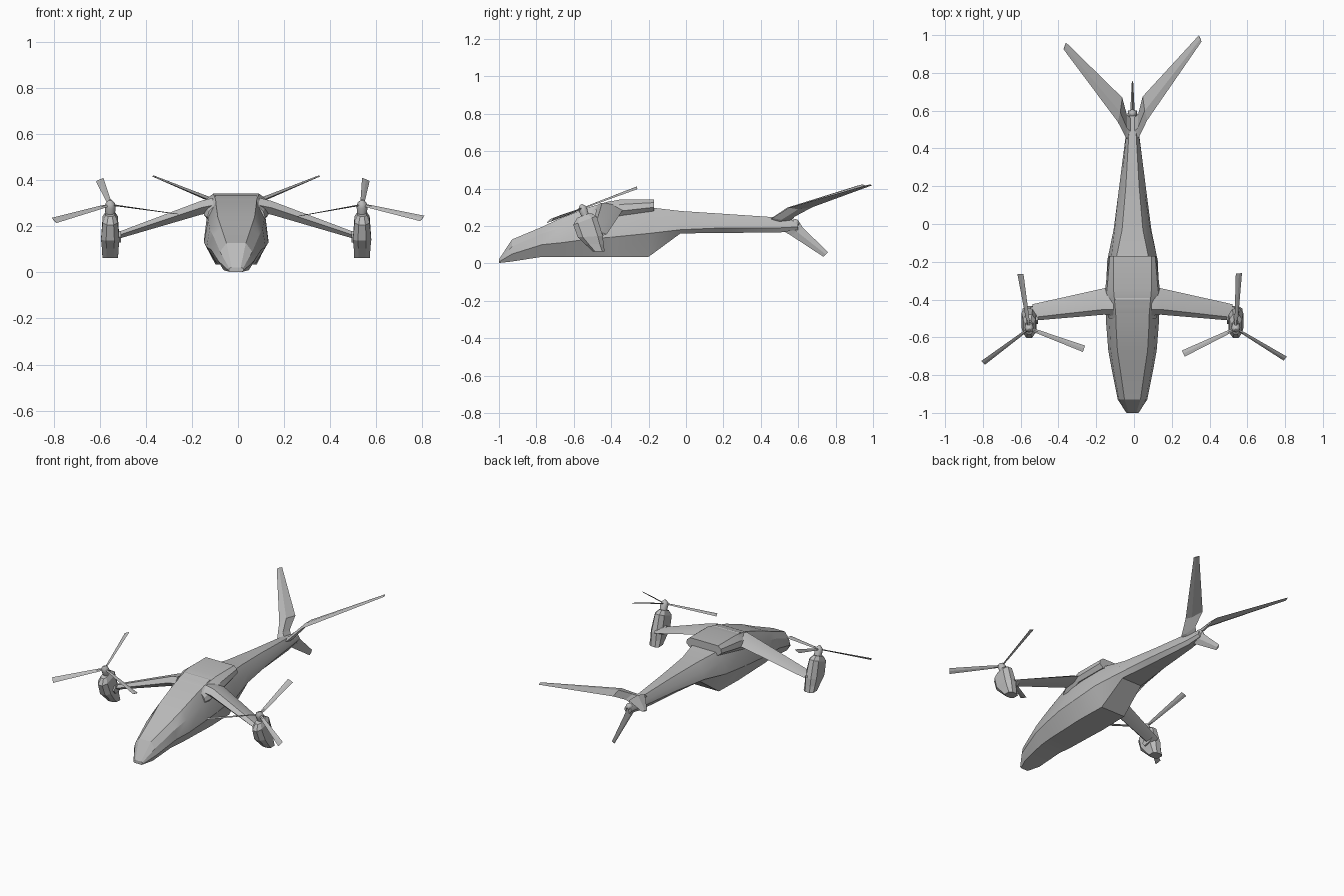
import bpy, bmesh, math
from mathutils import Matrix, Vector

if "Cube" in bpy.data.objects:
    bpy.data.objects.remove(bpy.data.objects["Cube"])

CX = -0.008                      # centre line of the airframe
TILT = math.radians(20.6)        # forward tilt of the engine pods
grey = bpy.data.materials.new("airframe grey")
grey.diffuse_color = (0.5, 0.5, 0.5, 1)
grey.use_nodes = True
grey.node_tree.nodes["Principled BSDF"].inputs["Base Color"].default_value = grey.diffuse_color


def loft(name, rings, matrix=None):
    """Skin a list of equal-length point rings and cap both ends."""
    bm = bmesh.new()
    rows = [[bm.verts.new(p) for p in ring] for ring in rings]
    n = len(rows[0])
    for a, b in zip(rows, rows[1:]):
        for i in range(n):
            j = (i + 1) % n
            bm.faces.new((a[i], a[j], b[j], b[i]))
    bm.faces.new(rows[0])
    bm.faces.new(rows[-1])
    bmesh.ops.transform(bm, matrix=matrix or Matrix.Identity(4), verts=bm.verts)
    bmesh.ops.recalc_face_normals(bm, faces=bm.faces)
    mesh = bpy.data.meshes.new(name)
    bm.to_mesh(mesh)
    bm.free()
    mesh.materials.append(grey)
    ob = bpy.data.objects.new(name, mesh)
    bpy.context.collection.objects.link(ob)
    return ob


def smooth(ob, angle=25):
    bpy.ops.object.select_all(action='DESELECT')
    ob.select_set(True)
    bpy.context.view_layer.objects.active = ob
    bpy.ops.object.shade_smooth_by_angle(angle=math.radians(angle))


def hull_ring(y, *zw):
    """Symmetric eight-sided section from (height, half width) pairs, bottom to top."""
    pairs = list(zip(zw[::2], zw[1::2]))
    return [(CX + w, y, z) for z, w in pairs] + [(CX - w, y, z) for z, w in reversed(pairs)]


# Fuselage from nose to tail
smooth(loft("fuselage", [hull_ring(*s) for s in (
    (-1.0, .002, .025, .008, .032, .018, .030, .022, .020),
    (-.93, .010, .055, .050, .078, .090, .070, .128, .042),
    (-.77, .035, .070, .100, .110, .160, .100, .195, .065),
    (-.67, .035, .080, .110, .128, .190, .115, .242, .080),
    (-.52, .035, .085, .130, .140, .230, .122, .300, .088),
    (-.40, .035, .090, .140, .140, .260, .125, .335, .090),
    (-.20, .035, .085, .160, .135, .240, .115, .300, .090),
    (-.03, .160, .070, .180, .100, .230, .095, .280, .055),
    (.20, .163, .045, .190, .070, .220, .060, .265, .035),
    (.50, .165, .020, .190, .032, .215, .030, .245, .018),
    (.60, .180, .012, .195, .024, .210, .022, .225, .010))]))

# Raised fairing over the wing joint
smooth(loft("wing_fairing", [hull_ring(*s) for s in (
    (-.50, .220, .110, .240, .125, .265, .118, .300, .085),
    (-.46, .225, .120, .250, .140, .285, .128, .320, .090),
    (-.35, .255, .130, .280, .145, .315, .135, .342, .100),
    (-.17, .280, .100, .300, .125, .325, .120, .342, .100))]))


def wing_ring(x, y0, y1, z, t):
    """Six-sided airfoil section at x, leading edge y0, trailing edge y1."""
    c = y1 - y0
    return [(x, y0, z), (x, y0 + .2 * c, z + t), (x, y0 + .65 * c, z + .8 * t),
            (x, y1, z), (x, y0 + .65 * c, z - .7 * t), (x, y0 + .2 * c, z - t)]


# Ventral fin under the tail
def fin_ring(y0, y1, z0, z1, t):
    my, mz = (y0 + y1) / 2, (z0 + z1) / 2
    return [(CX, y0, z0), (CX + t, my, mz), (CX, y1, z1), (CX - t, my, mz)]


loft("ventral_fin", [fin_ring(.50, .61, .185, .215, .016),
                     fin_ring(.56, .625, .150, .190, .012),
                     fin_ring(.735, .76, .035, .060, .004)])

# Round tail cap
bm = bmesh.new()
bmesh.ops.create_uvsphere(bm, u_segments=10, v_segments=6, radius=.022,
                          matrix=Matrix.Translation((CX, .585, .215)))
cap_mesh = bpy.data.meshes.new("tail_cap")
bm.to_mesh(cap_mesh)
bm.free()
cap_mesh.materials.append(grey)
cap = bpy.data.objects.new("tail_cap", cap_mesh)
bpy.context.collection.objects.link(cap)
smooth(cap, 40)

for side, label, phase in ((-1, "left", 98.5), (1, "right", 87)):
    flip = Matrix.Translation((CX, 0, 0)) @ Matrix.Diagonal((side, 1, 1, 1))

    # Main wing, drooping outwards
    smooth(loft(label + "_wing", [wing_ring(.10, -.485, -.33, .292, .032),
                                  wing_ring(.15, -.48, -.34, .282, .030),
                                  wing_ring(.53, -.512, -.425, .155, .014)], flip))

    # Slanted tail plane: a narrow root arm, then a long swept blade
    def tail_ring(le, te, t):
        a, b = Vector(le), Vector(te)
        for p in (a, b):
            p.y += .055 * p.x * side
        up = Vector((-.35 * t, 0, t))
        m = a.lerp(b, .4)
        return [a, m + up, b, m - up]

    loft(label + "_tail_plane", [
        tail_ring((.005, .43, .225), (.005, .56, .225), .014),
        tail_ring((.035, .46, .242), (.030, .58, .250), .013),
        tail_ring((.078, .545, .298), (.054, .672, .300), .010),
        tail_ring((.365, .945, .418), (.352, .980, .419), .003)], flip)

    # Engine pod: chamfered rings stacked along the tilted axis
    hub = (Matrix.Translation((CX + side * .547, -.55, .285))
           @ Matrix.Rotation(TILT, 4, 'X'))

    def pod_ring(z, y0, y1, w, slope=0):
        c, v = .4 * (y1 - y0) / 2, .45 * w
        pts = [(v, y0), (w, y0 + c), (w, y1 - c), (v, y1),
               (-v, y1), (-w, y1 - c), (-w, y0 + c), (-v, y0)]
        return [(x, y, z - slope * y) for x, y in pts]

    loft(label + "_engine_pod", [
        pod_ring(-.028, -.045, .030, .020),
        pod_ring(-.055, -.077, .056, .033),
        pod_ring(-.150, -.078, .050, .040, .3),
        pod_ring(-.195, -.055, .038, .036, .4),
        pod_ring(-.237, -.030, .030, .034, .4)], hub)

    # Wing tip joint between wing and pod
    loft(label + "_pod_joint", [wing_ring(.50, -.53, -.44, .155, .024),
                                wing_ring(.54, -.53, -.44, .155, .030)], flip)

    # Rotor spinner
    smooth(loft(label + "_spinner", [
        [(r * math.cos(k * math.tau / 10), r * math.sin(k * math.tau / 10), z)
         for k in range(10)]
        for z, r in ((-.04, .020), (.0, .024), (.018, .020), (.032, .006))], hub), 40)

    # Three pitched blades
    for k in range(3):
        spin = Matrix.Rotation(math.radians(phase + 120 * k), 4, 'Z')
        pitch = Matrix.Rotation(math.radians(-24 * -side), 4, 'X')

        def blade_ring(x, w, t):
            return [(x, -w, 0), (x, 0, t), (x, w, 0), (x, 0, -t)]

        loft(f"{label}_blade_{k + 1}", [
            blade_ring(.010, .007, .004), blade_ring(.050, .010, .003),
            blade_ring(.312, .018, .0012)],
            hub @ Matrix.Translation((0, 0, .01)) @ spin @ pitch)
